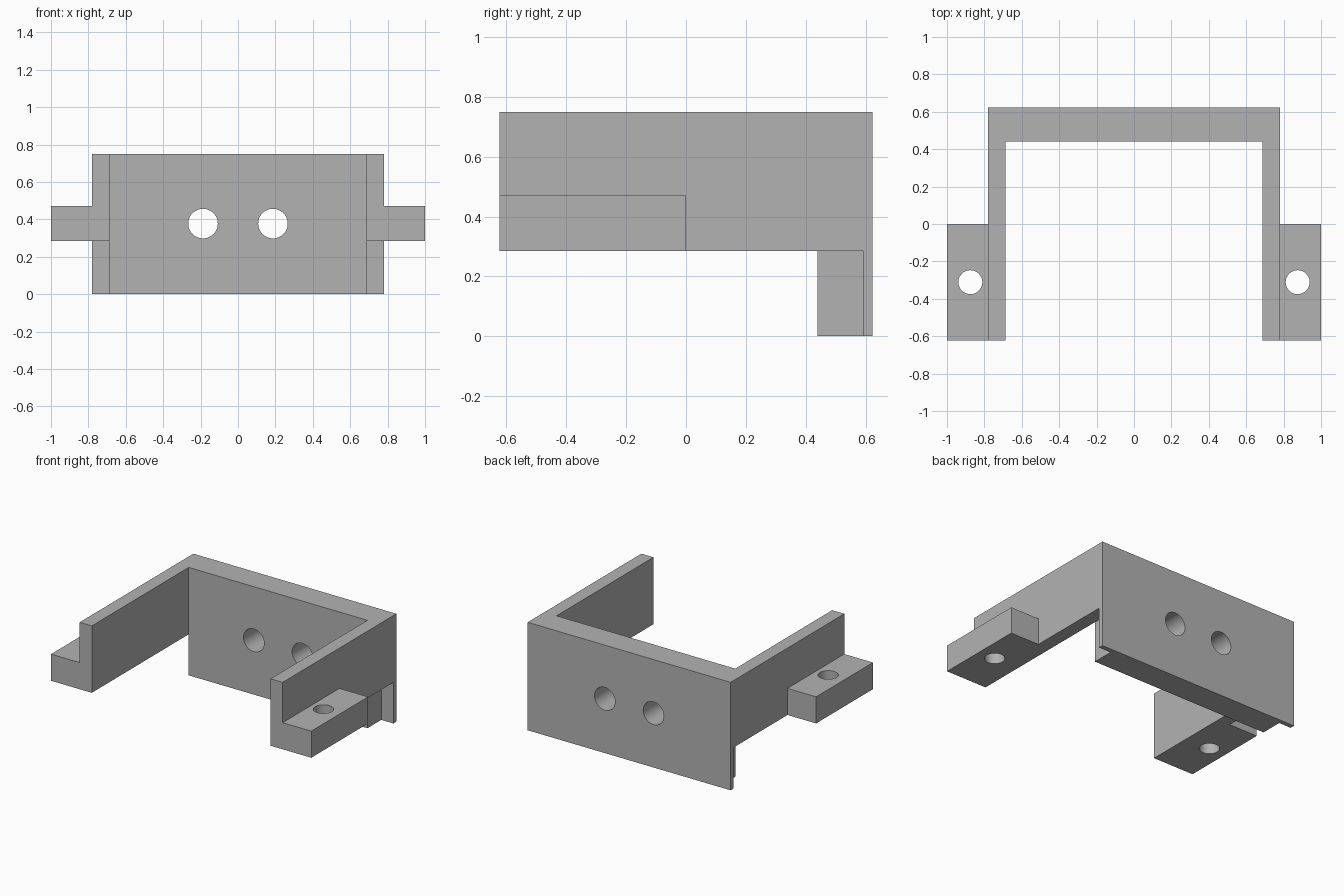
import bpy
import bmesh
from mathutils import Matrix, Vector

if "Cube" in bpy.data.objects:
    bpy.data.objects.remove(bpy.data.objects["Cube"], do_unlink=True)

# Single grey material
grey = bpy.data.materials.new("plain grey")
grey.use_nodes = True
colour = (0.45, 0.45, 0.45, 1)
grey.diffuse_color = colour
grey.node_tree.nodes["Principled BSDF"].inputs["Base Color"].default_value = colour

HALF_W, INNER_W = 0.78, 0.687     # outer and inner half widths of the frame
FRONT, BACK = -0.624, 0.624
TOP, UNDERSIDE = 0.75, 0.285
INNER_BACK, LIP_FRONT = 0.44, 0.592


def extrude(name, outline, z0, z1):
    """Prism from an xy outline."""
    bm = bmesh.new()
    face = bm.faces.new([bm.verts.new((x, y, z0)) for x, y in outline])
    top = bmesh.ops.extrude_face_region(bm, geom=[face])["geom"]
    bmesh.ops.translate(bm, vec=(0, 0, z1 - z0),
                        verts=[v for v in top if isinstance(v, bmesh.types.BMVert)])
    bmesh.ops.recalc_face_normals(bm, faces=bm.faces)
    return finish(name, bm)


def cylinder(name, centre, radius, depth, rotation=Matrix.Identity(4)):
    bm = bmesh.new()
    bmesh.ops.create_cone(bm, cap_ends=True, segments=48, radius1=radius,
                          radius2=radius, depth=depth,
                          matrix=Matrix.Translation(Vector(centre)) @ rotation)
    return finish(name, bm)


def finish(name, bm):
    mesh = bpy.data.meshes.new(name)
    bm.to_mesh(mesh)
    bm.free()
    mesh.materials.append(grey)
    obj = bpy.data.objects.new(name, mesh)
    bpy.context.collection.objects.link(obj)
    return obj


def combine(target, other, operation):
    mod = target.modifiers.new(operation.lower(), 'BOOLEAN')
    mod.operation, mod.solver, mod.object = operation, 'EXACT', other
    bpy.context.view_layer.objects.active = target
    bpy.ops.object.modifier_apply(modifier=mod.name)
    bpy.data.objects.remove(other, do_unlink=True)


# U-shaped frame with a mounting ear on the front half of each arm
right_half = [(INNER_W, INNER_BACK), (INNER_W, FRONT), (1, FRONT), (1, 0),
              (HALF_W, 0), (HALF_W, BACK)]
left_half = [(-x, y) for x, y in reversed(right_half)]
bracket = extrude("bracket", right_half + left_half, UNDERSIDE, TOP)

# Clear the space above each ear
for side in (-1, 1):
    x0, x1 = side * HALF_W, side * 1.2
    above = extrude("ear_cutter", [(x0, -1), (x1, -1), (x1, 0.2), (x0, 0.2)], 0.47, 1)
    combine(bracket, above, 'DIFFERENCE')

# Lower back wall: thick in the middle, thin lip at both ends
half = [(INNER_W, INNER_BACK), (INNER_W, LIP_FRONT), (HALF_W, LIP_FRONT), (HALF_W, BACK)]
outline = half + [(-x, y) for x, y in reversed(half)]
combine(bracket, extrude("lower_back_wall", outline, 0, UNDERSIDE), 'UNION')

# Screw holes through the back wall and the ears
for side in (-1, 1):
    wall_hole = cylinder("wall_hole", (side * 0.187, 0.53, 0.377), 0.079, 0.6,
                         Matrix.Rotation(1.5707963, 4, 'X'))
    combine(bracket, wall_hole, 'DIFFERENCE')
    ear_hole = cylinder("ear_hole", (side * 0.875, -0.311, 0.377), 0.064, 0.6)
    combine(bracket, ear_hole, 'DIFFERENCE')

# Dissolve leftover seams and smooth only the hole walls
bm = bmesh.new()
bm.from_mesh(bracket.data)
bmesh.ops.remove_doubles(bm, verts=bm.verts, dist=0.0001)
bmesh.ops.dissolve_limit(bm, angle_limit=0.01, verts=bm.verts, edges=bm.edges)
bm.to_mesh(bracket.data)
bm.free()
bpy.ops.object.select_all(action='DESELECT')
bracket.select_set(True)
bpy.context.view_layer.objects.active = bracket
bpy.ops.object.shade_smooth_by_angle(angle=0.6)
